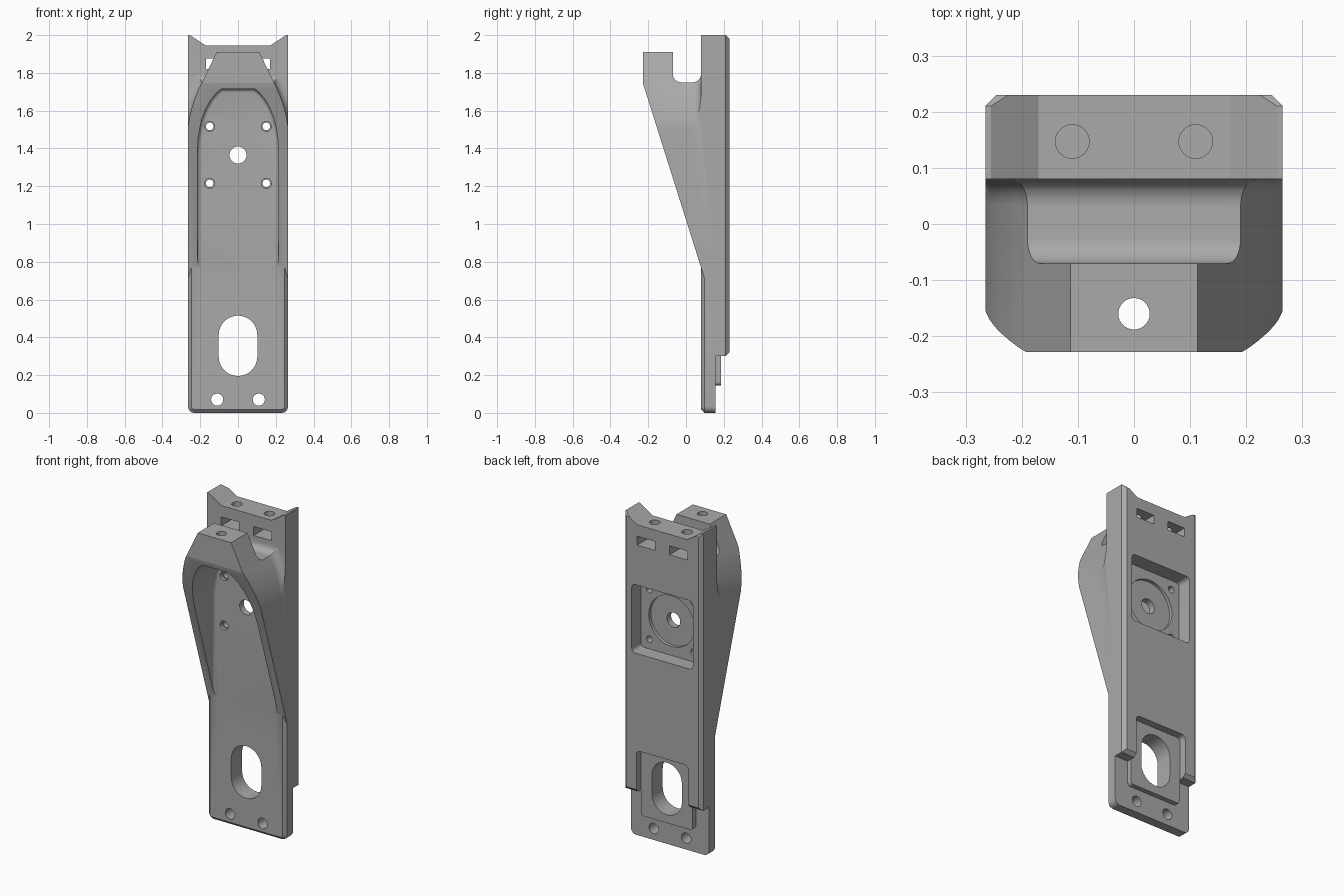
import bpy, bmesh, math
from mathutils import Vector

cube = bpy.data.objects.get("Cube")
if cube:
    bpy.data.objects.remove(cube, do_unlink=True)

# Single grey finish
grey = bpy.data.materials.new("plain_grey")
grey.use_nodes = True
COLOUR = (0.4, 0.4, 0.4, 1)
grey.diffuse_color = COLOUR
grey.node_tree.nodes["Principled BSDF"].inputs["Base Color"].default_value = COLOUR

PLACE = {"x": lambda u, v, t: (t, u, v),
         "y": lambda u, v, t: (u, t, v),
         "z": lambda u, v, t: (u, v, t)}


def rounded(corners, steps=7):
    """Outline from (u, v, radius) corners, each turned into an arc."""
    out = []
    for i, (u, v, r) in enumerate(corners):
        p = Vector((u, v))
        if r == 0:
            out.append((u, v))
            continue
        a = (Vector(corners[i - 1][:2]) - p).normalized()
        b = (Vector(corners[(i + 1) % len(corners)][:2]) - p).normalized()
        half = a.angle(b) / 2
        centre = p + (a + b).normalized() * r / math.sin(half)
        start = p + a * r / math.tan(half) - centre
        end = p + b * r / math.tan(half) - centre
        sweep = start.angle_signed(end)
        base = math.atan2(start.y, start.x)
        for k in range(steps + 1):
            ang = base - sweep * k / steps
            out.append((centre.x + r * math.cos(ang), centre.y + r * math.sin(ang)))
    return out


def rect(u0, u1, v0, v1, r=0, r_top=None):
    top = r if r_top is None else r_top
    return rounded([(u0, v0, r), (u1, v0, r), (u1, v1, top), (u0, v1, top)])


def circle(u, v, r, n=32):
    return [(u + r * math.cos(math.tau * i / n), v + r * math.sin(math.tau * i / n))
            for i in range(n)]


def mirrored(half):
    return half + [(-u, v) for u, v in reversed(half)]


def prism(name, outline, axis, lo, hi, bevel=0, segments=1, pick=None):
    """Extruded outline; picked edges of its hi/lo cap can be bevelled."""
    bm = bmesh.new()
    caps = [[bm.verts.new(PLACE[axis](u, v, t)) for u, v in outline] for t in (lo, hi)]
    n = len(outline)
    bm.faces.new(caps[0])
    bm.faces.new(caps[1])
    for i in range(n):
        j = (i + 1) % n
        bm.faces.new((caps[0][i], caps[0][j], caps[1][j], caps[1][i]))
    bmesh.ops.recalc_face_normals(bm, faces=bm.faces)
    if bevel:
        chosen = [e for e in bm.edges if all(pick(v.co) for v in e.verts)]
        bmesh.ops.bevel(bm, geom=chosen, offset=bevel, segments=segments,
                        profile=0.5, affect="EDGES", clamp_overlap=True)
    mesh = bpy.data.meshes.new(name)
    bm.to_mesh(mesh)
    bm.free()
    obj = bpy.data.objects.new(name, mesh)
    bpy.context.collection.objects.link(obj)
    return obj


def combine(tool, operation="DIFFERENCE"):
    mod = body.modifiers.new("combine", "BOOLEAN")
    mod.object, mod.operation, mod.solver = tool, operation, "EXACT"
    bpy.context.view_layer.objects.active = body
    bpy.ops.object.modifier_apply(modifier=mod.name)
    bpy.data.objects.remove(tool, do_unlink=True)


W, FRONT, BACK, STEP = 0.265, 0.08, 0.23, 0.155

# Main body: back plate and sloping gusset, back edges chamfered
side = [(0.1, 0.705), (-0.228, 1.745), (-0.228, 1.91), (FRONT, 1.91), (FRONT, 2),
        (BACK, 2), (BACK, 0.3), (0.12, 0.3), (0.12, 0.705)]
body = prism("bracket_body", side, "x", -W, W, 0.02, 1,
             lambda c: c.y > BACK - 0.001 and abs(c.x) > W - 0.001)

# Front lower tongue with chamfered face and rounded bottom corners
tongue = prism("tongue", rect(-W, W, 0, 0.8, 0.035, 0), "y", FRONT, STEP, 0.018, 1,
               lambda c: c.y < FRONT + 0.001)
combine(tongue, "UNION")

# Recess between the lower wings and the raised pad inside it
combine(prism("recess", rect(-0.175, 0.175, 0.2, 0.56, 0, 0.025), "y", 0.185, 0.4))
combine(prism("pad", rect(-0.175, 0.175, 0.145, 0.35, 0.02, 0), "y", 0.14, 0.185), "UNION")

# Cross groove behind the head
combine(prism("groove", rect(-0.07, FRONT, 1.75, 2.1, 0.045, 0), "x", -0.5, 0.5))

# Head shoulders trimmed on both sides, blending into the plate
shoulder = [(0.094, 1.95), (0.19, 1.75), (0.207, 1.717), (0.222, 1.68), (0.236, 1.642),
            (0.248, 1.603), (0.258, 1.56), (0.264, 1.52), (0.267, 1.48)]
for s in (1, -1):
    line = [(s * u, v) for u, v in shoulder] + [(s * 0.4, 1.48), (s * 0.4, 1.95)]
    combine(prism("shoulder_trim", line, "y", -0.4, FRONT, 0.045, 5,
                  lambda c: c.y > 0 and abs(c.x) < 0.3))

# Arched front cavity with a filleted floor
arch = [(0.215, 0.6), (0.215, 1.38), (0.211, 1.45), (0.202, 1.51), (0.188, 1.565),
        (0.168, 1.615), (0.142, 1.66), (0.113, 1.695), (0.088, 1.715)]
combine(prism("cavity", mirrored(arch), "y", -0.5, FRONT, 0.02, 4,
              lambda c: c.y > 0))

# Notched top edge
combine(prism("top_notch", mirrored([(0.17, 1.945), (0.255, 2.0), (0.255, 2.1)]),
              "y", 0.0, 0.4))

# Square back pocket with a shallow round seat
MID = 1.365
combine(prism("back_pocket", rect(-0.207, 0.207, MID - 0.21, MID + 0.21, 0.025),
              "y", 0.14, 0.4))
combine(prism("round_seat", circle(0, MID, 0.155, 48), "y", 0.12, 0.2))
combine(prism("centre_hole", circle(0, MID, 0.045), "y", 0, 0.4))

# Long slot through the tongue
combine(prism("slot", rect(-0.102, 0.102, 0.195, 0.515, 0.1019), "y", 0, 0.4))

# Paired holes and windows
for s in (1, -1):
    combine(prism("foot_hole", circle(s * 0.11, 0.07, 0.032), "y", 0, 0.4))
    for z in (MID - 0.15, MID + 0.152):
        combine(prism("screw_hole", circle(s * 0.15, z, 0.02), "y", 0, 0.4))
        combine(prism("screw_sink", circle(s * 0.15, z, 0.027), "y", 0, 0.1))
    combine(prism("window", rect(*sorted((s * 0.05, s * 0.17)), 1.82, 1.875), "y", 0, 0.4))
    combine(prism("top_hole", circle(s * 0.11, 0.147, 0.03), "z", 1.85, 2.1))
combine(prism("head_hole", circle(0, -0.16, 0.028), "z", 1.5, 2.1))

# Finish
body.data.materials.clear()
body.data.materials.append(grey)
for p in body.data.polygons:
    p.material_index = 0
bpy.ops.object.select_all(action="DESELECT")
body.select_set(True)
bpy.context.view_layer.objects.active = body
bpy.ops.object.shade_smooth_by_angle(angle=math.radians(30))
